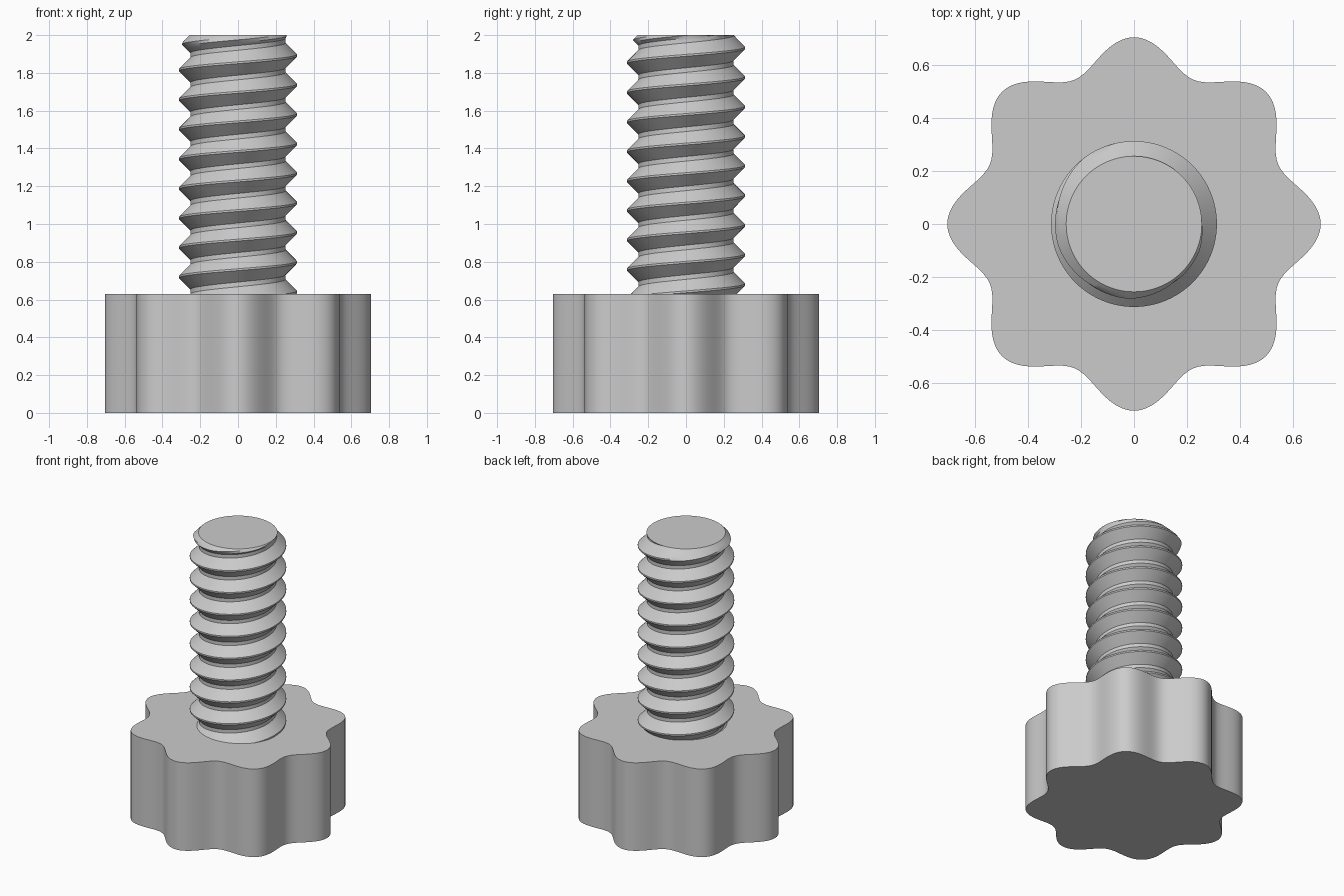
import bpy, bmesh, math

if "Cube" in bpy.data.objects:
    bpy.data.objects.remove(bpy.data.objects["Cube"])

TAU = 2 * math.pi
grey = bpy.data.materials.new("light_grey")
grey.diffuse_color = (0.6, 0.6, 0.6, 1)
grey.use_nodes = True
grey.node_tree.nodes["Principled BSDF"].inputs["Base Color"].default_value = grey.diffuse_color


def finish(name, bm, angle):
    bmesh.ops.remove_doubles(bm, verts=bm.verts, dist=1e-5)
    bmesh.ops.recalc_face_normals(bm, faces=bm.faces)
    mesh = bpy.data.meshes.new(name)
    bm.to_mesh(mesh)
    bm.free()
    mesh.materials.append(grey)
    ob = bpy.data.objects.new(name, mesh)
    bpy.context.collection.objects.link(ob)
    bpy.ops.object.select_all(action='DESELECT')
    ob.select_set(True)
    bpy.context.view_layer.objects.active = ob
    bpy.ops.object.shade_smooth_by_angle(angle=math.radians(angle))


# Knob: eight-lobed wavy outline extruded upwards
KNOB_H, KNOB_SEG = 0.63, 192
bm = bmesh.new()
rings = []
for z in (0, KNOB_H):
    ring = []
    for i in range(KNOB_SEG):
        a = TAU * i / KNOB_SEG
        r = 0.647 + 0.058 * math.cos(8 * a)
        ring.append(bm.verts.new((r * math.cos(a), r * math.sin(a), z)))
    rings.append(ring)
    bm.faces.new(ring)
for i in range(KNOB_SEG):
    k = (i + 1) % KNOB_SEG
    bm.faces.new((rings[0][i], rings[0][k], rings[1][k], rings[1][i]))
finish("knob", bm, 30)

# Threaded shaft: right-handed helix with a chamfered tip, rooted in the knob
PITCH, CREST, ROOT, TIP = 0.1565, 0.313, 0.252, 0.256
CREST_Z, Z_LOW, Z_TOP = 0.641, 0.5, 2.0
SEG = 96
HALF = 0.5 * PITCH
# one pitch of the thread section: (height offset from crest, radius)
section = [(-HALF, ROOT), (-0.066, ROOT)]
section += [(-0.066 + 0.061 * t / 4, ROOT + (CREST - ROOT) * t / 4) for t in range(1, 5)]
section += [(0.005 + 0.061 * t / 4, CREST - (CREST - ROOT) * t / 4) for t in range(0, 5)]
K = len(section)

bm = bmesh.new()
rows = []
for turn in range(-3, 11):
    for off, rad in section:
        row = []
        for i in range(SEG):
            a = TAU * i / SEG
            z = CREST_Z + PITCH * (turn + i / SEG) + off
            z = min(max(z, Z_LOW), Z_TOP)
            r = ROOT if z == Z_LOW else min(rad, TIP + Z_TOP - z)
            if z == Z_TOP:
                r = TIP
            row.append(bm.verts.new((r * math.cos(a), r * math.sin(a), z)))
        rows.append(row)
# the last column joins the first one a full pitch higher
for j in range(len(rows) - 1):
    for i in range(SEG):
        if i < SEG - 1:
            quad = (rows[j][i], rows[j][i + 1], rows[j + 1][i + 1], rows[j + 1][i])
        elif j + 1 >= K:
            quad = (rows[j - K][i], rows[j][0], rows[j + 1][0], rows[j + 1 - K][i]) if j >= K else None
        else:
            quad = None
        # skip faces squashed flat at either end
        if quad and max(v.co.z for v in quad) - min(v.co.z for v in quad) > 1e-6:
            bm.faces.new(quad)
bmesh.ops.delete(bm, geom=[v for v in bm.verts if not v.link_faces], context='VERTS')
# end caps
for z, r in ((Z_LOW, ROOT), (Z_TOP, TIP)):
    bm.faces.new([bm.verts.new((r * math.cos(TAU * i / SEG), r * math.sin(TAU * i / SEG), z))
                  for i in range(SEG)])
finish("threaded_shaft", bm, 30)
